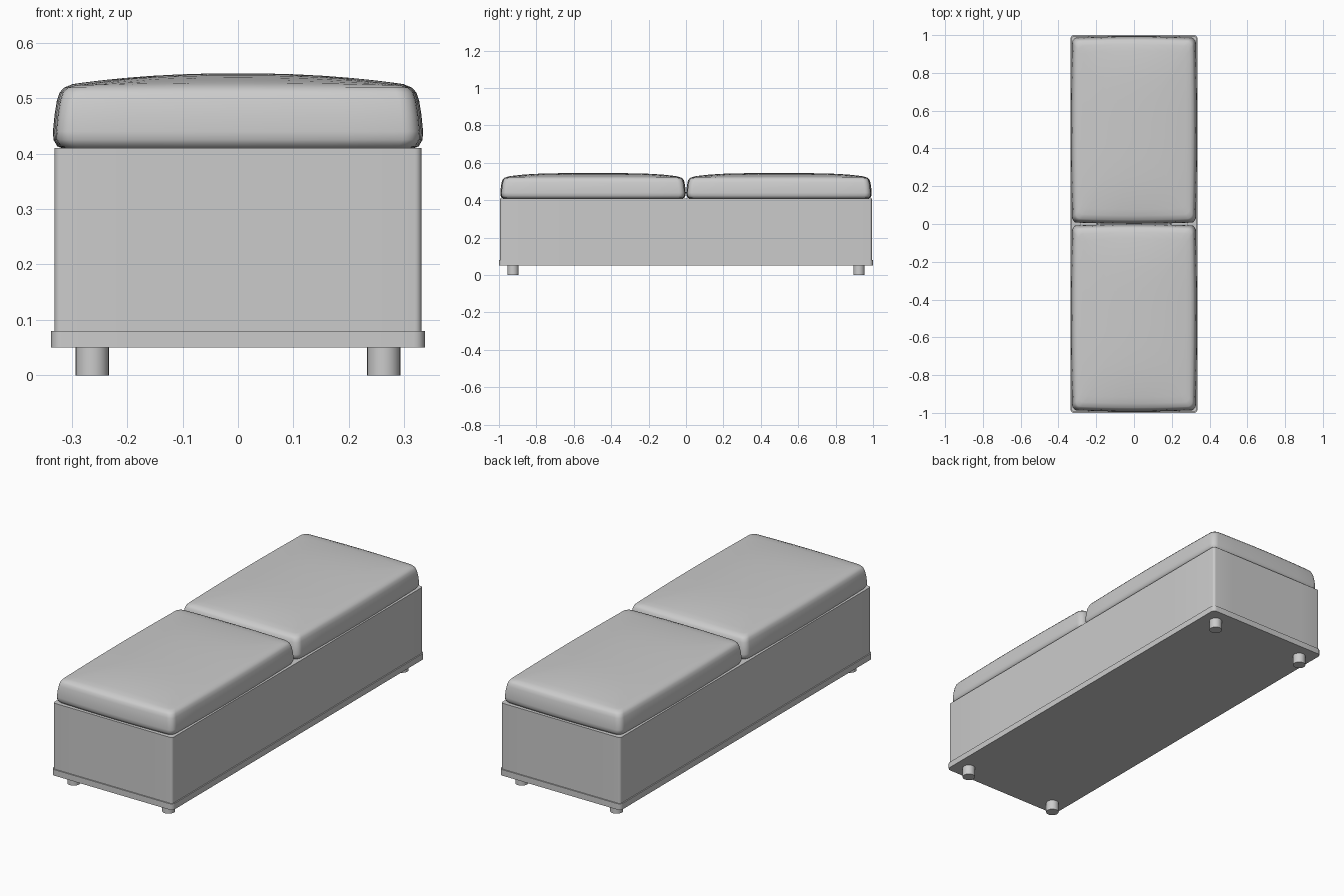
import bpy, bmesh, math

if "Cube" in bpy.data.objects:
    bpy.data.objects.remove(bpy.data.objects["Cube"])

grey = bpy.data.materials.new("plain grey")
grey.use_nodes = True
colour = (0.6, 0.6, 0.6, 1)
grey.diffuse_color = colour
grey.node_tree.nodes["Principled BSDF"].inputs["Base Color"].default_value = colour


def finish(name, bm, angle):
    bmesh.ops.recalc_face_normals(bm, faces=bm.faces)
    mesh = bpy.data.meshes.new(name)
    bm.to_mesh(mesh)
    bm.free()
    mesh.materials.append(grey)
    obj = bpy.data.objects.new(name, mesh)
    bpy.context.collection.objects.link(obj)
    bpy.ops.object.select_all(action='DESELECT')
    bpy.context.view_layer.objects.active = obj
    obj.select_set(True)
    bpy.ops.object.shade_smooth_by_angle(angle=math.radians(angle))
    return obj


def outline(hx, hy, r, steps=5, bulge=0):
    """Rounded rectangle, with extra points along each side."""
    pts = []
    corners = [(1, 1), (-1, 1), (-1, -1), (1, -1)]
    for i, (sx, sy) in enumerate(corners):
        for k in range(steps + 1):
            a = math.pi / 2 * (i + k / steps)
            pts.append((sx * (hx - r) + r * math.cos(a), sy * (hy - r) + r * math.sin(a)))
        nx, ny = corners[(i + 1) % 4]
        a = math.pi / 2 * (i + 1)
        end = (nx * (hx - r) + r * math.cos(a), ny * (hy - r) + r * math.sin(a))
        start = pts[-1]
        for k in range(1, 6):
            t = k / 6
            out = bulge * math.sin(math.pi * t)
            pts.append((start[0] + (end[0] - start[0]) * t + out * math.cos(a),
                        start[1] + (end[1] - start[1]) * t + out * math.sin(a)))
    return pts


def loft(bm, rings):
    """Skin stacked rings of points and cap both ends."""
    loops = [[bm.verts.new(p) for p in ring] for ring in rings]
    for a, b in zip(loops, loops[1:]):
        for i in range(len(a)):
            j = (i + 1) % len(a)
            bm.faces.new((a[i], a[j], b[j], b[i]))
    bm.faces.new(loops[0])
    bm.faces.new(loops[-1])


def slab(name, hx, hy, r, z0, z1):
    bm = bmesh.new()
    loft(bm, [[(x, y, z) for x, y in outline(hx, hy, r)] for z in (z0, z1)])
    return finish(name, bm, 35)


# Box body and its slightly wider plinth
slab("box_body", 0.331, 0.994, 0.012, 0.06, 0.41)
slab("base_plinth", 0.337, 1.0, 0.02, 0.05, 0.08)

# Round feet
for side, sx in (("left", 1), ("right", -1)):
    for end, sy in (("front", -1), ("back", 1)):
        bm = bmesh.new()
        bmesh.ops.create_cone(bm, cap_ends=True, segments=24, radius1=0.03,
                              radius2=0.03, depth=0.055)
        bmesh.ops.translate(bm, verts=bm.verts, vec=(sx * 0.263, sy * 0.925, 0.0275))
        finish(f"{end}_{side}_foot", bm, 35)


# Plump seat cushions: tapered sides, rolled edges and a domed top
HX, HY = 0.328, 0.490
SIDES = [(0.022, 0.408), (0.008, 0.413), (0.001, 0.425), (0.0, 0.44),
         (0.003, 0.47), (0.007, 0.495), (0.012, 0.51), (0.020, 0.519)]


def cushion(name, y0):
    bm = bmesh.new()
    rings = []
    for inset, z in SIDES:
        pts = outline(HX - inset, HY - inset, 0.03, bulge=0.006)
        rings.append([(x, y + y0, z) for x, y in pts])
    rim = outline(HX - 0.020, HY - 0.020, 0.03, bulge=0.006)
    for s in (0.95, 0.88, 0.78, 0.65, 0.5, 0.33, 0.15, 0.03):
        ring = []
        for x, y in rim:
            u, v = x * s / HX, y * s / HY
            dome = (1 - abs(u) ** 2.2) * (1 - v ** 4)
            ring.append((x * s, y * s + y0, 0.521 + 0.024 * dome))
        rings.append(ring)
    loft(bm, rings)
    finish(name, bm, 60)


cushion("front_cushion", -0.497)
cushion("back_cushion", 0.497)
